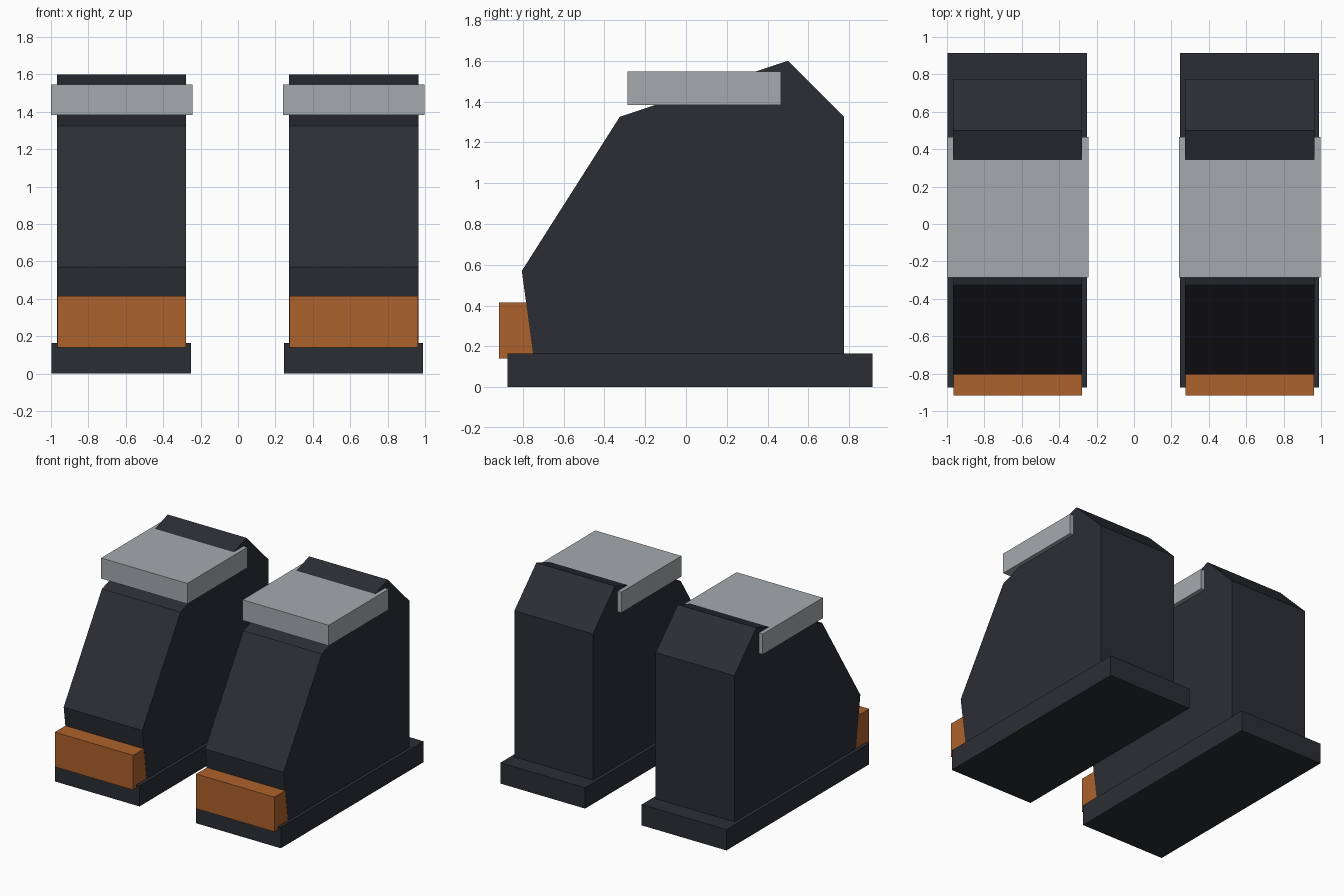
import bpy

if "Cube" in bpy.data.objects:
    bpy.data.objects.remove(bpy.data.objects["Cube"])


def material(name, color):
    mat = bpy.data.materials.new(name)
    mat.diffuse_color = (*color, 1)
    mat.use_nodes = True
    mat.node_tree.nodes["Principled BSDF"].inputs["Base Color"].default_value = mat.diffuse_color
    return mat


dark = material("dark_leather", (0.025, 0.027, 0.034))
orange = material("orange_toe", (0.42, 0.12, 0.025))
grey = material("grey_cuff", (0.38, 0.40, 0.42))


def extrude_profile(name, profile, width, x, mat):
    """Closed prism: (y, z) profile, counter-clockwise seen from +x."""
    n = len(profile)
    verts = [(sx * width / 2, y, z) for sx in (-1, 1) for y, z in profile]
    faces = [tuple(reversed(range(n))), tuple(range(n, 2 * n))]
    faces += [(i, (i + 1) % n, (i + 1) % n + n, i + n) for i in range(n)]
    mesh = bpy.data.meshes.new(name)
    mesh.from_pydata(verts, [], faces)
    mesh.materials.append(mat)
    obj = bpy.data.objects.new(name, mesh)
    obj.location.x = x
    bpy.context.collection.objects.link(obj)
    return obj


def rect(y0, y1, z0, z1):
    return [(y0, z0), (y1, z0), (y1, z1), (y0, z1)]


shaft = [(-0.75, 0.165), (0.775, 0.165), (0.775, 1.325),
         (0.5, 1.6), (-0.325, 1.325), (-0.805, 0.57)]

# Two identical boots side by side
for side, x in (("left", -0.622), ("right", 0.619)):
    # Sole slab
    extrude_profile(f"{side}_sole", rect(-0.875, 0.915, 0, 0.165), 0.744, x - 0.002, dark)
    # Sloped boot body
    extrude_profile(f"{side}_boot_body", shaft, 0.69, x, dark)
    # Toe cap, set into the front of the body
    extrude_profile(f"{side}_toe_cap", rect(-0.918, -0.5, 0.14, 0.415), 0.688, x, orange)
    # Cuff plate around the top
    extrude_profile(f"{side}_cuff", rect(-0.287, 0.466, 1.384, 1.547), 0.756, x, grey)
